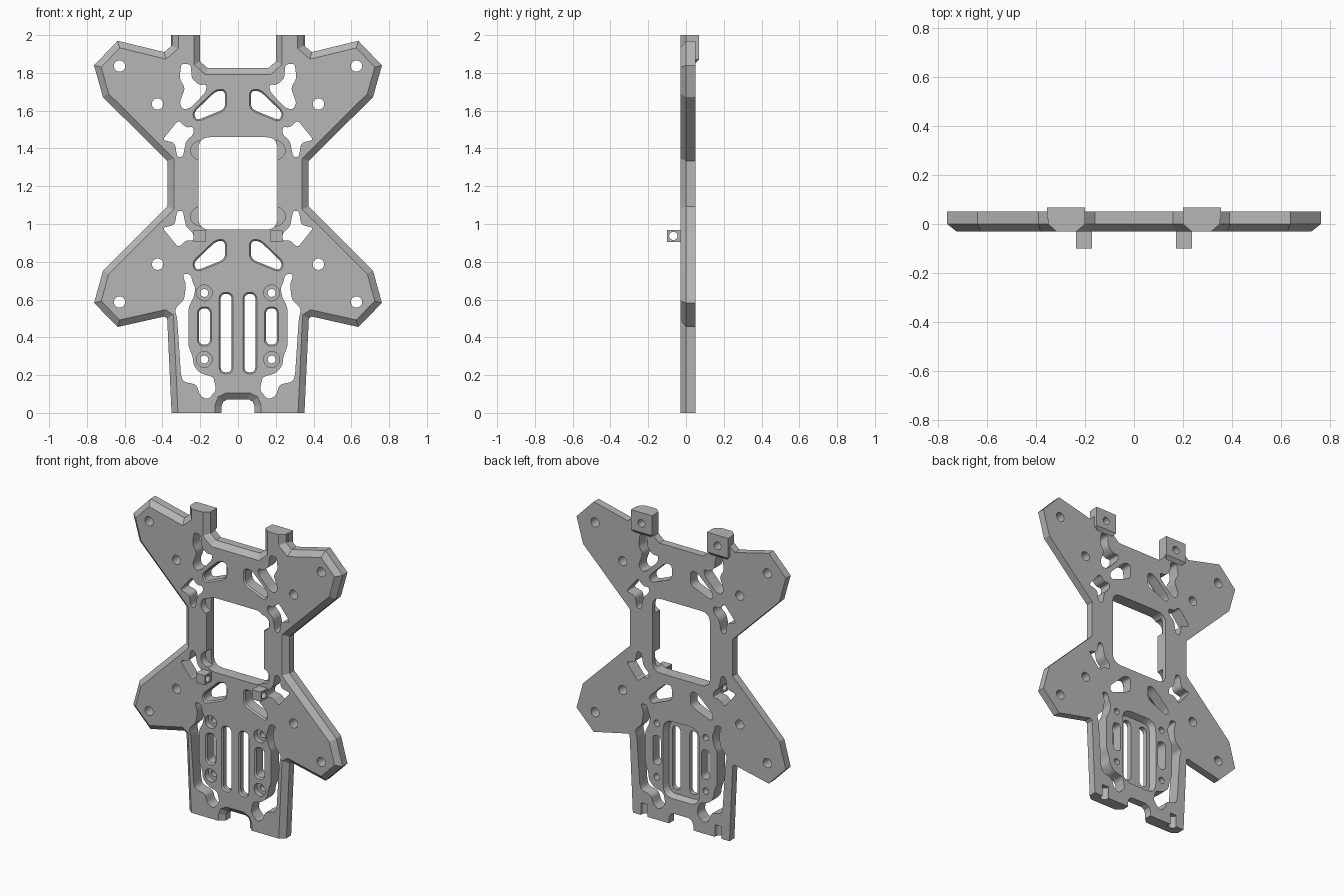
import bpy, bmesh, math
from mathutils import Vector

if "Cube" in bpy.data.objects:
    bpy.data.objects.remove(bpy.data.objects["Cube"], do_unlink=True)

grey = bpy.data.materials.new("mid_grey")
grey.use_nodes = True
grey.diffuse_color = (0.47, 0.47, 0.47, 1)
grey.node_tree.nodes["Principled BSDF"].inputs["Base Color"].default_value = grey.diffuse_color

AXES = {"X": lambda a, b, t: (t, a, b),
        "Y": lambda a, b, t: (a, t, b),
        "Z": lambda a, b, t: (a, b, t)}


def inset(pts, d):
    """Mitred inset; edges lying on the bottom (0) or top (2) limit stay put."""
    n = len(pts)
    if abs(d) < 1e-6:
        return pts
    area = sum(pts[i - 1][0] * pts[i][1] - pts[i][0] * pts[i - 1][1] for i in range(n))
    sign = 1 if area > 0 else -1
    lines = []
    for i in range(n):
        p, q = Vector(pts[i]), Vector(pts[(i + 1) % n])
        e = (q - p).normalized()
        flat = any(abs(p.y - v) + abs(q.y - v) < 1e-5 for v in (0, 2))
        lines.append((Vector((-e.y, e.x)) * sign, 0 if flat else d))
    out = []
    for i in range(n):
        (n1, d1), (n2, d2) = lines[i - 1], lines[i]
        det = n1.x * n2.y - n1.y * n2.x
        if abs(det) < 1e-4:
            move = n1 * d1
        else:
            move = Vector((d1 * n2.y - d2 * n1.y, n1.x * d2 - n2.x * d1)) / det
        out.append(tuple(Vector(pts[i]) + move))
    return out


def rounded(pts, r, steps=5):
    """Polygon with softened corners."""
    out = []
    for i, p in enumerate(pts):
        p = Vector(p)
        ends = []
        for q in (pts[i - 1], pts[(i + 1) % len(pts)]):
            v = Vector(q) - p
            ends.append(p + v.normalized() * min(r, v.length * 0.45))
        for k in range(steps + 1):
            t = k / steps
            out.append(tuple(ends[0] * (1 - t) ** 2 + p * 2 * t * (1 - t) + ends[1] * t * t))
    return out


def circle(a, b, r, n=24):
    return [(a + r * math.cos(math.tau * k / n), b + r * math.sin(math.tau * k / n))
            for k in range(n)]


def rect(a0, a1, b0, b1):
    return [(a0, b0), (a1, b0), (a1, b1), (a0, b1)]


def flip(pts, s):
    return [(a * s, b) for a, b in pts]


def loft(bm, pts, layers, axis="Y"):
    """Stack of insets of one outline, capped; layers are (position, inset)."""
    rings = [[bm.verts.new(AXES[axis](a, b, t)) for a, b in inset(pts, d)] for t, d in layers]
    for lo, hi in zip(rings, rings[1:]):
        for i in range(len(lo)):
            j = (i + 1) % len(lo)
            bm.faces.new((lo[i], lo[j], hi[j], hi[i]))
    bm.faces.new(rings[0])
    bm.faces.new(rings[-1][::-1])


def make(name, bm):
    bmesh.ops.recalc_face_normals(bm, faces=bm.faces[:])
    me = bpy.data.meshes.new(name)
    bm.to_mesh(me)
    bm.free()
    me.materials.append(grey)
    ob = bpy.data.objects.new(name, me)
    bpy.context.scene.collection.objects.link(ob)
    return ob


def solid(name, pts, layers, axis="Y"):
    bm = bmesh.new()
    loft(bm, pts, layers, axis)
    return make(name, bm)


def cut(ob, cutters):
    for c in cutters:
        m = ob.modifiers.new("cut", "BOOLEAN")
        m.operation, m.solver, m.object = "DIFFERENCE", "EXACT", c
    bpy.context.view_layer.update()
    me = bpy.data.meshes.new_from_object(ob.evaluated_get(bpy.context.evaluated_depsgraph_get()))
    ob.modifiers.clear()
    ob.data = me


# Main plate outline, right half from the top notch round to the bottom notch
half = [(0.16, 1.825), (0.2, 1.86), (0.2, 2), (0.35, 2), (0.35, 1.945), (0.39, 1.91),
        (0.637, 1.97), (0.762, 1.84), (0.715, 1.672), (0.374, 1.333), (0.374, 1.092),
        (0.715, 0.753), (0.762, 0.582), (0.637, 0.455), (0.39, 0.51), (0.375, 0.5), (0.352, 0),
        (0.088, 0), (0.088, 0.035), (0.078, 0.06), (0.055, 0.072)]
outline = half + flip(half, -1)[::-1]
frame = solid("main_frame", outline, [(-0.03, 0.034), (0, 0), (0.05, 0)])

# Through openings
THROUGH = [(-0.2, 0), (0.2, 0)]
LIPPED = [(-0.04, -0.016), (-0.02, 0), (0.2, 0)]
BORE = [(-0.04, 0), (0.005, 0), (0.005, 0.021), (0.2, 0.021)]
wedge = [(0.235, 1.59), (0.115, 1.705), (0.068, 1.705), (0.068, 1.61), (0.22, 1.548)]
shoulder = [(0.165, 1.74), (0.205, 1.735), (0.245, 1.77), (0.25, 1.845), (0.3, 1.85),
            (0.31, 1.77), (0.28, 1.72), (0.31, 1.64), (0.29, 1.605), (0.25, 1.615), (0.17, 1.70)]
waist = [(0.4, 1.445), (0.315, 1.55), (0.275, 1.51), (0.235, 1.515), (0.235, 1.475),
         (0.275, 1.44), (0.292, 1.355), (0.322, 1.355), (0.335, 1.43)]
side_gap = [(0.295, 0.735), (0.25, 0.735), (0.24, 0.69), (0.225, 0.66), (0.235, 0.61),
            (0.262, 0.56), (0.262, 0.35), (0.24, 0.3), (0.235, 0.25), (0.2, 0.21),
            (0.13, 0.19), (0.115, 0.12), (0.16, 0.07), (0.2, 0.09), (0.22, 0.15),
            (0.29, 0.165), (0.302, 0.2), (0.322, 0.5), (0.335, 0.55), (0.285, 0.6), (0.275, 0.68)]

holes = bmesh.new()
loft(holes, rounded(rect(-0.21, 0.21, 0.97, 1.46), 0.065), THROUGH)
for s in (1, -1):
    for drop in (0, 0.795):
        loft(holes, rounded([(a * s, b - drop) for a, b in wedge], 0.03), LIPPED)
    loft(holes, rounded(flip(shoulder, s), 0.02), THROUGH)
    loft(holes, rounded(flip(side_gap, s), 0.02), THROUGH)
    loft(holes, rounded(flip(waist, s), 0.02), THROUGH)
    loft(holes, rounded([(a * s, 2.425 - b) for a, b in waist], 0.02), THROUGH)
    for a, b in ((0.627, 1.836), (0.426, 1.635), (0.426, 0.787), (0.627, 0.587)):
        loft(holes, circle(a * s, b, 0.03), THROUGH)
    for b in (0.635, 0.283):
        loft(holes, circle(0.178 * s, b, 0.042), BORE)
    loft(holes, rounded(flip(rect(0.148, 0.207, 0.362, 0.553), s), 0.03), LIPPED)
    loft(holes, rounded(flip(rect(0.034, 0.092, 0.215, 0.63), s), 0.03), LIPPED)
through = make("through_cutter", holes)

# Pockets: rear tray, corner reliefs of the window, screw holes in the feet
wells = bmesh.new()
loft(wells, rounded(rect(-0.13, 0.13, 0.17, 0.675), 0.07), [(0.01, 0.015), (0.06, -0.005)])
for s in (1, -1):
    for b in (1.39, 1.04):
        loft(wells, circle(0.2 * s, b, 0.05), [(-0.04, 0), (0.02, 0)])
    loft(wells, circle(0.27 * s, 0.04, 0.026), [(-0.02, 0), (0.08, 0)], "Z")
pockets = make("pocket_cutter", wells)

# Blind screw holes of the top posts
blind = bmesh.new()
for s in (1, -1):
    loft(blind, circle(0.277 * s, 1.93, 0.025), [(0.01, 0), (0.1, 0)])
post_holes = make("post_hole_cutter", blind)

# Cross hole of the front lugs
lug_hole = solid("lug_hole_cutter", circle(-0.067, 0.937, 0.022), [(-0.5, 0), (0.5, 0)], "X")

cut(frame, [through, pockets, post_holes])

foot = [(0.36, 0.01), (0.36, 0.085), (0.335, 0.1), (0.225, 0.1), (0.157, 0.045), (0.157, 0.01)]
for side, s in (("left", 1), ("right", -1)):
    # Rear foot block with sloped top
    ob = solid(side + "_foot", flip(foot, s), [(0, 0), (0.1, 0), (0.135, 0.035)], "Z")
    cut(ob, [through, pockets])
    # Rear half of the top post
    ob = solid(side + "_post", flip(rect(0.2, 0.354, 0.02, 0.068), s),
               [(1.85, 0.018), (1.87, 0), (2, 0)], "Z")
    cut(ob, [post_holes])
    # Front lug
    ob = solid(side + "_lug", rect(-0.1, -0.025, 0.905, 0.968),
               [(0.172 * s, 0), (0.236 * s, 0)], "X")
    cut(ob, [lug_hole])

for c in (through, pockets, post_holes, lug_hole):
    bpy.data.objects.remove(c, do_unlink=True)
